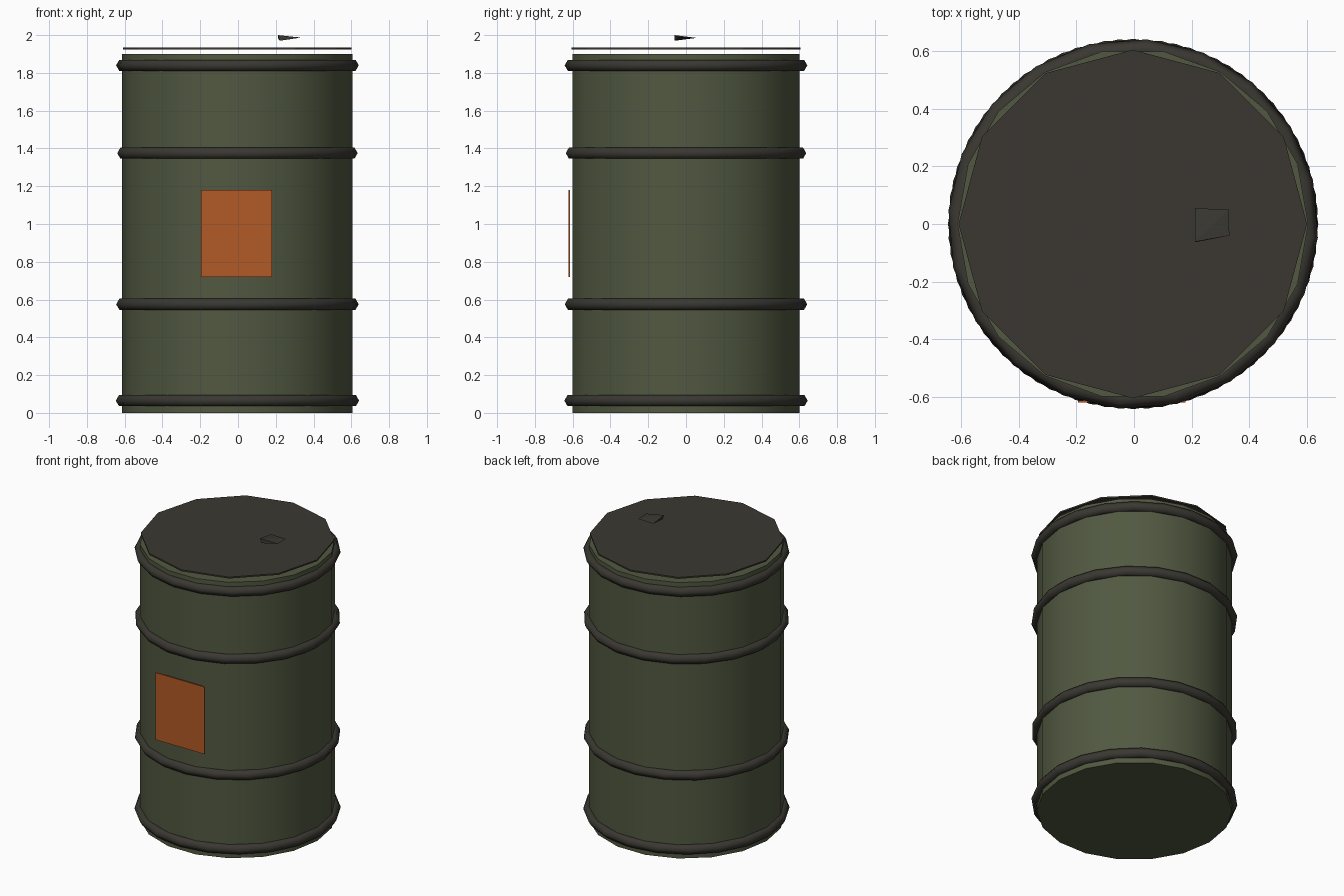
import bpy, bmesh, math

if "Cube" in bpy.data.objects:
    bpy.data.objects.remove(bpy.data.objects["Cube"])


def material(name, rgb):
    m = bpy.data.materials.new(name)
    m.diffuse_color = (*rgb, 1)
    m.use_nodes = True
    m.node_tree.nodes["Principled BSDF"].inputs["Base Color"].default_value = m.diffuse_color
    return m


GREEN = material("olive green", (0.082, 0.098, 0.052))
DARK = material("dark metal", (0.043, 0.039, 0.031))
ORANGE = material("orange", (0.45, 0.10, 0.02))


def finish(name, mat, smooth=None):
    ob = bpy.context.object
    ob.name = name
    ob.data.materials.append(mat)
    if smooth:
        bpy.ops.object.shade_smooth_by_angle(angle=math.radians(smooth))
    return ob


def drum(name, mat, sides, r, z0, z1, turn=0, smooth=None):
    bpy.ops.mesh.primitive_cylinder_add(vertices=sides, radius=r, depth=z1 - z0,
                                        location=(-0.004, 0, (z0 + z1) / 2), rotation=(0, 0, turn))
    return finish(name, mat, smooth)


# Barrel body, closed at both ends
drum("barrel_body", GREEN, 18, 0.61, 0, 1.9, math.pi / 18, 40)

# Thin lid floating just above the body
drum("lid", DARK, 12, 0.606, 1.924, 1.934)

# Hoops round the body
for i, z in enumerate((0.065, 0.575, 1.375, 1.84)):
    bpy.ops.mesh.primitive_torus_add(major_segments=20, minor_segments=6,
                                     major_radius=0.61, minor_radius=0.034,
                                     location=(-0.003, 0, z), rotation=(0, 0, i * 0.08))
    finish(f"hoop_{i + 1}", DARK, 70)

# Label plate on the front
bpy.ops.mesh.primitive_cube_add(size=1, location=(-0.008, -0.617, 0.95))
bpy.context.object.scale = (0.375, 0.008, 0.462)
finish("label", ORANGE)

# Wedge-shaped filler cap above the lid
bm = bmesh.new()
for p in ((0.212, 0.055, 1.985), (0.328, 0.05, 1.986), (0.332, -0.04, 1.987),
          (0.212, -0.062, 2.0), (0.22, -0.062, 1.97)):
    bm.verts.new(p)
bmesh.ops.convex_hull(bm, input=bm.verts)
bmesh.ops.recalc_face_normals(bm, faces=bm.faces)
me = bpy.data.meshes.new("filler_cap")
bm.to_mesh(me)
bm.free()
me.materials.append(DARK)
bpy.context.collection.objects.link(bpy.data.objects.new("filler_cap", me))
